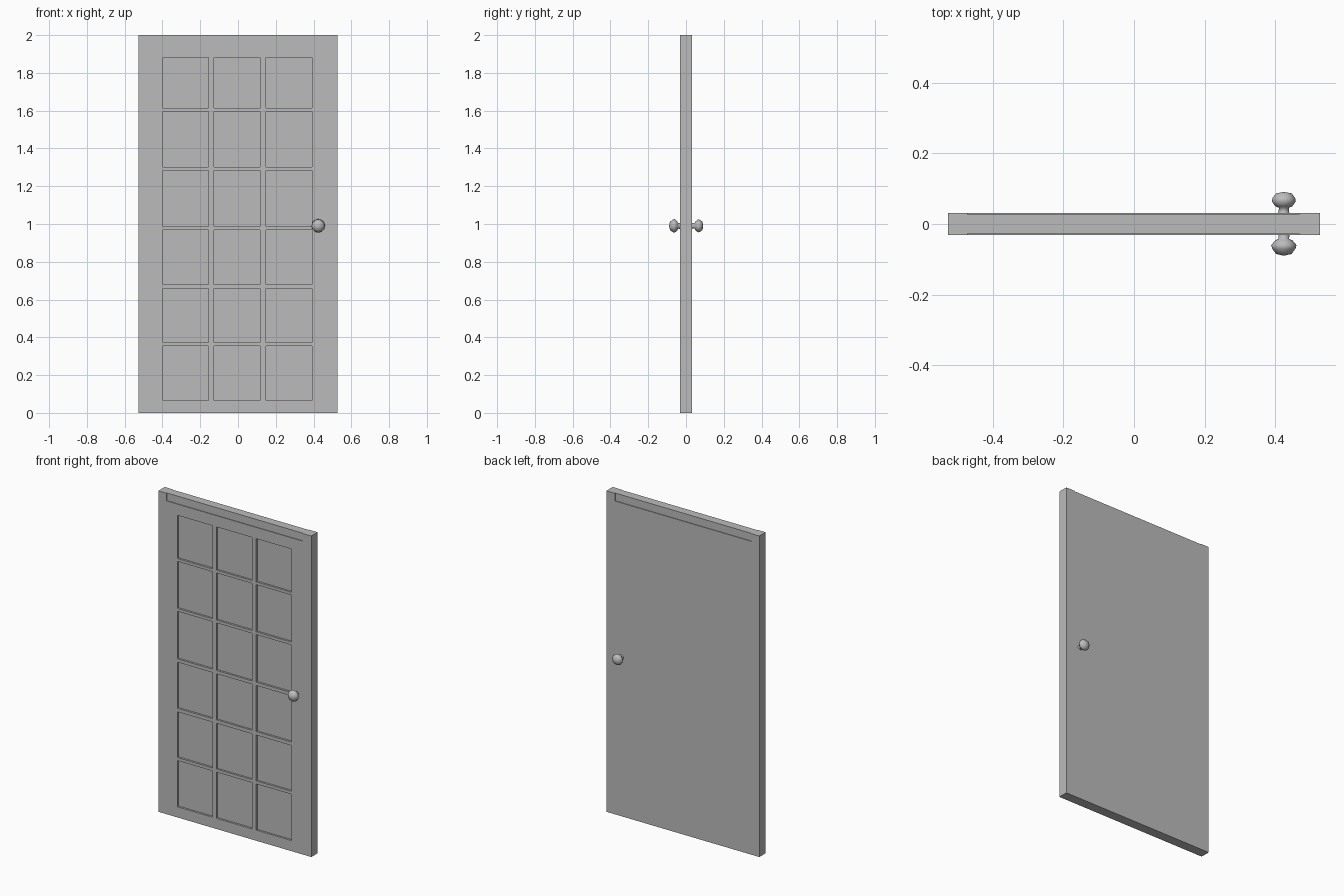
import bpy
import bmesh
from math import pi
from mathutils import Matrix, Vector

if "Cube" in bpy.data.objects:
    bpy.data.objects.remove(bpy.data.objects["Cube"], do_unlink=True)

HALF_W, HALF_T, HEIGHT = 0.527, 0.031, 2.0
PANEL_DEPTH, LEDGE_DEPTH = 0.012, 0.004


def material(name, value):
    mat = bpy.data.materials.new(name)
    mat.use_nodes = True
    colour = (value, value, value, 1)
    mat.diffuse_color = colour
    mat.node_tree.nodes["Principled BSDF"].inputs["Base Color"].default_value = colour
    return mat


grey = material("plain grey", 0.5)


def finish(name, bm):
    mesh = bpy.data.meshes.new(name)
    bmesh.ops.recalc_face_normals(bm, faces=bm.faces)
    bm.to_mesh(mesh)
    bm.free()
    mesh.materials.append(grey)
    obj = bpy.data.objects.new(name, mesh)
    bpy.context.collection.objects.link(obj)
    return obj


def add_box(bm, low, high):
    low, high = Vector(low), Vector(high)
    matrix = Matrix.Translation((low + high) / 2) @ Matrix.Diagonal((*(high - low), 1))
    bmesh.ops.create_cube(bm, size=1, matrix=matrix)


# Door slab
bm = bmesh.new()
add_box(bm, (-HALF_W, -HALF_T, 0), (HALF_W, HALF_T, HEIGHT))
door = finish("door_slab", bm)

# Cutter for the recessed panels and the shallow top rail on both sides
columns = [(-0.397, -0.155), (-0.127, 0.117), (0.147, 0.392)]
rows = [(0.066, 0.354), (0.373, 0.658), (0.68, 0.967),
        (0.988, 1.284), (1.302, 1.595), (1.613, 1.882)]
bm = bmesh.new()
for x0, x1 in columns:
    for z0, z1 in rows:
        add_box(bm, (x0, -0.1, z0), (x1, -HALF_T + PANEL_DEPTH, z1))
for y0, y1 in ((-0.1, -HALF_T + LEDGE_DEPTH), (HALF_T - LEDGE_DEPTH, 0.1)):
    add_box(bm, (-0.472, y0, 1.952), (0.468, y1, 2.1))
cutter = finish("recess_cutter", bm)
cutter.hide_render = True

cut = door.modifiers.new("recesses", "BOOLEAN")
cut.operation = "DIFFERENCE"
cut.solver = "EXACT"
cut.object = cutter
bpy.context.view_layer.objects.active = door
bpy.ops.object.modifier_apply(modifier=cut.name)
bpy.data.objects.remove(cutter, do_unlink=True)


# Knobs: a turned profile of (radius, distance from the door's middle)
def add_knob(name, side, profile, sides=12):
    bm = bmesh.new()
    verts = [bm.verts.new((r, side * d, 0)) for r, d in profile]
    edges = [bm.edges.new(pair) for pair in zip(verts, verts[1:])]
    bmesh.ops.spin(bm, geom=verts + edges, cent=(0, 0, 0), axis=(0, 1, 0),
                   angle=2 * pi, steps=sides)
    bmesh.ops.remove_doubles(bm, verts=bm.verts, dist=0.0001)
    knob = finish(name, bm)
    knob.location = (0.425, 0, 0.99)
    knob.data.shade_smooth()


add_knob("front_knob", -1, [(0.016, 0.025), (0.015, 0.042), (0.024, 0.046), (0.036, 0.06),
                            (0.033, 0.07), (0.022, 0.085), (0, 0.09)])
add_knob("back_knob", 1, [(0.019, 0.025), (0.015, 0.034), (0.014, 0.046), (0.024, 0.05),
                          (0.034, 0.064), (0.032, 0.074), (0.022, 0.087), (0, 0.091)])
